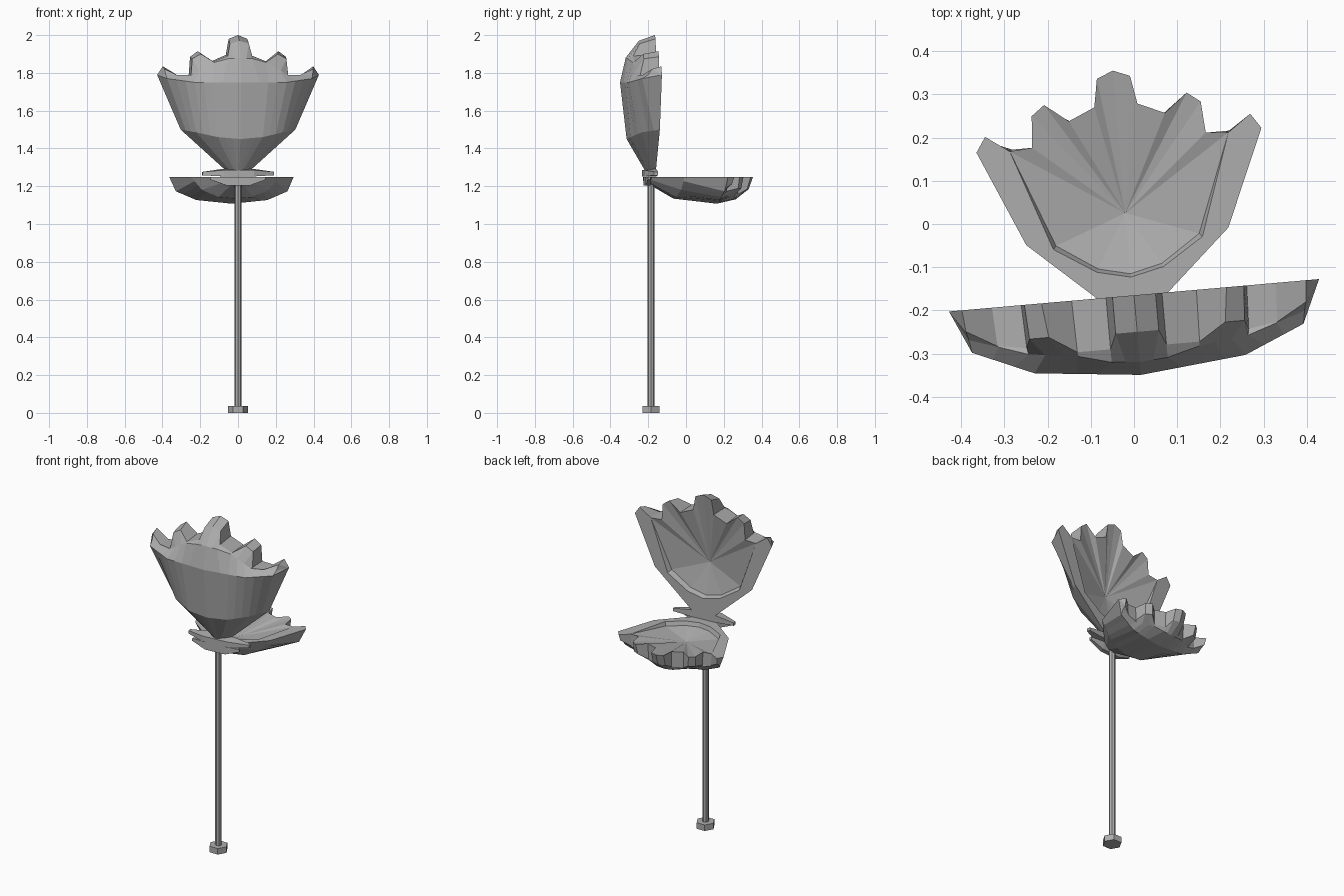
import bpy, bmesh
from math import radians

cube = bpy.data.objects.get("Cube")
if cube:
    bpy.data.objects.remove(cube, do_unlink=True)

grey = bpy.data.materials.new("stone_grey")
grey.use_nodes = True
COLOUR = (0.42, 0.42, 0.42, 1)
grey.diffuse_color = COLOUR
grey.node_tree.nodes["Principled BSDF"].inputs["Base Color"].default_value = COLOUR

# Half-rows of the shell: (column, across, along, depth), from middle to side
RIM = [(0, 0, .73, 0), (1, .05, .71, 0), (2, .065, .625, 0), (3, .145, .59, 0),
       (4, .215, .645, 0), (5, .255, .615, 0), (6, .262, .52, 0),
       (7, .33, .515, 0), (8, .40, .565, 0), (9, .43, .52, 0)]
SPIKE = [(0, 0, .70, .085), (1, .05, .685, .085), (2, .065, .62, .12),
         (3, .142, .59, .12), (4, .205, .63, .08), (5, .25, .605, .08),
         (6, .258, .52, .1), (7, .325, .515, .09), (8, .395, .55, .05), (9, .43, .52, 0)]
SHOULDER = [(0, 0, .61, .155), (2, .065, .605, .15), (3, .14, .585, .13),
            (6, .255, .52, .115), (8, .39, .52, .07), (9, .43, .52, 0)]
BELLY = [(0, 0, .48, .185), (5, .245, .48, .16), (8, .385, .50, .10), (9, .43, .52, 0)]
WAIST = [(0, 0, .18, .15), (3, .12, .19, .14), (6, .23, .215, .09), (9, .305, .23, 0)]
HINGE = [(0, 0, 0, .045), (9, .05, 0, 0)]


def sample(anchors, col):
    """Point on a half-row at a signed column, mirrored for the negative side."""
    c = abs(col)
    for a, b in zip(anchors, anchors[1:]):
        if a[0] <= c <= b[0]:
            t = (c - a[0]) / (b[0] - a[0])
            u, v, w = (p + (q - p) * t for p, q in zip(a[1:], b[1:]))
            return (u if col > 0 else -u, -w, v)


def finish(bm, name, loc=(0, 0, 0), rot=(0, 0, 0), scale=1):
    bmesh.ops.remove_doubles(bm, verts=bm.verts, dist=0.0001)
    bmesh.ops.recalc_face_normals(bm, faces=bm.faces)
    mesh = bpy.data.meshes.new(name)
    bm.to_mesh(mesh)
    bm.free()
    mesh.materials.append(grey)
    obj = bpy.data.objects.new(name, mesh)
    bpy.context.collection.objects.link(obj)
    obj.location, obj.rotation_euler, obj.scale = loc, rot, (scale,) * 3
    return obj


def make_shell(name, **place):
    bm = bmesh.new()
    rows = [[bm.verts.new(sample(r, c)) for c in range(-9, 10)]
            for r in (RIM, SPIKE, SHOULDER, BELLY, WAIST, HINGE)]
    # ribbed outer skin
    for a, b in zip(rows, rows[1:]):
        for i in range(18):
            quad = (a[i], a[i + 1], b[i + 1], b[i])
            distinct = []
            for v in quad:
                if all((v.co - d.co).length > 0.0001 for d in distinct):
                    distinct.append(v)
            if len(distinct) > 2:
                bm.faces.new(distinct)
    rim, waist, hinge = rows[0], rows[4], rows[5]
    bm.faces.new(hinge)
    # lip and sunken floor, running from left to right
    half = [(.225, .21), (.1, .13)]
    curve = [(-u, v) for u, v in half] + [(0, .107)] + half[::-1]
    lip = [bm.verts.new((u, 0, v)) for u, v in curve]
    floor = [bm.verts.new((u * .96, .0 - .03, v + .01)) for u, v in curve]
    for end, near, i, j in ((0, 2, 0, 1), (18, 16, 4, 3)):
        step = 1 if end == 0 else -1
        bm.faces.new((rim[near], rim[near - step], rim[end]))
        bm.faces.new((rim[near], rim[end], waist[end], lip[i]))
        bm.faces.new((lip[i], waist[end], hinge[end], lip[j]))
        bm.faces.new((rim[near], lip[i], floor[i]))
    bm.faces.new((lip[1], hinge[0], hinge[18], lip[3], lip[2]))
    for i in range(4):
        bm.faces.new((lip[i], lip[i + 1], floor[i + 1], floor[i]))
    centre = bm.verts.new((0, -.07, .30))
    loop = rim[2:17] + floor[::-1]
    for a, b in zip(loop, loop[1:] + loop[:1]):
        bm.faces.new((a, b, centre))
    return finish(bm, name, **place)


def make_ear(name, **place):
    """Thin pointed bar across the hinge end of a shell."""
    bm = bmesh.new()
    for s in (-1, 1):
        for u, v, w in ((.19, -.012, 0), (.19, .006, 0), (.19, -.012, .02), (.19, .006, .02),
                        (.08, -.018, 0), (.08, .022, 0), (.08, -.018, .06), (.08, .015, .06)):
            bm.verts.new((s * u, -w, v))
    bmesh.ops.convex_hull(bm, input=bm.verts)
    return finish(bm, name, **place)


def make_prism(name, sides, radius, low, high):
    bm = bmesh.new()
    bmesh.ops.create_cone(bm, cap_ends=True, segments=sides, radius1=radius,
                          radius2=radius, depth=high - low)
    return finish(bm, name, loc=(0, -.185, (low + high) / 2))


# Upright and lying shells
upright = dict(loc=(0, -.165, 1.27), rot=(0, 0, radians(5)))
lying = dict(loc=(0, -.205, 1.25), rot=(radians(90), 0, radians(185)), scale=.77)
for label, place in (("upper", upright), ("lower", lying)):
    make_shell(label + "_shell", **place)
    make_ear(label + "_hinge_ear", **place)

# Pole and foot
make_prism("pole", 8, .018, .03, 1.23)
foot = make_prism("foot", 6, .053, 0, .036)
foot.rotation_euler.z = radians(30)
